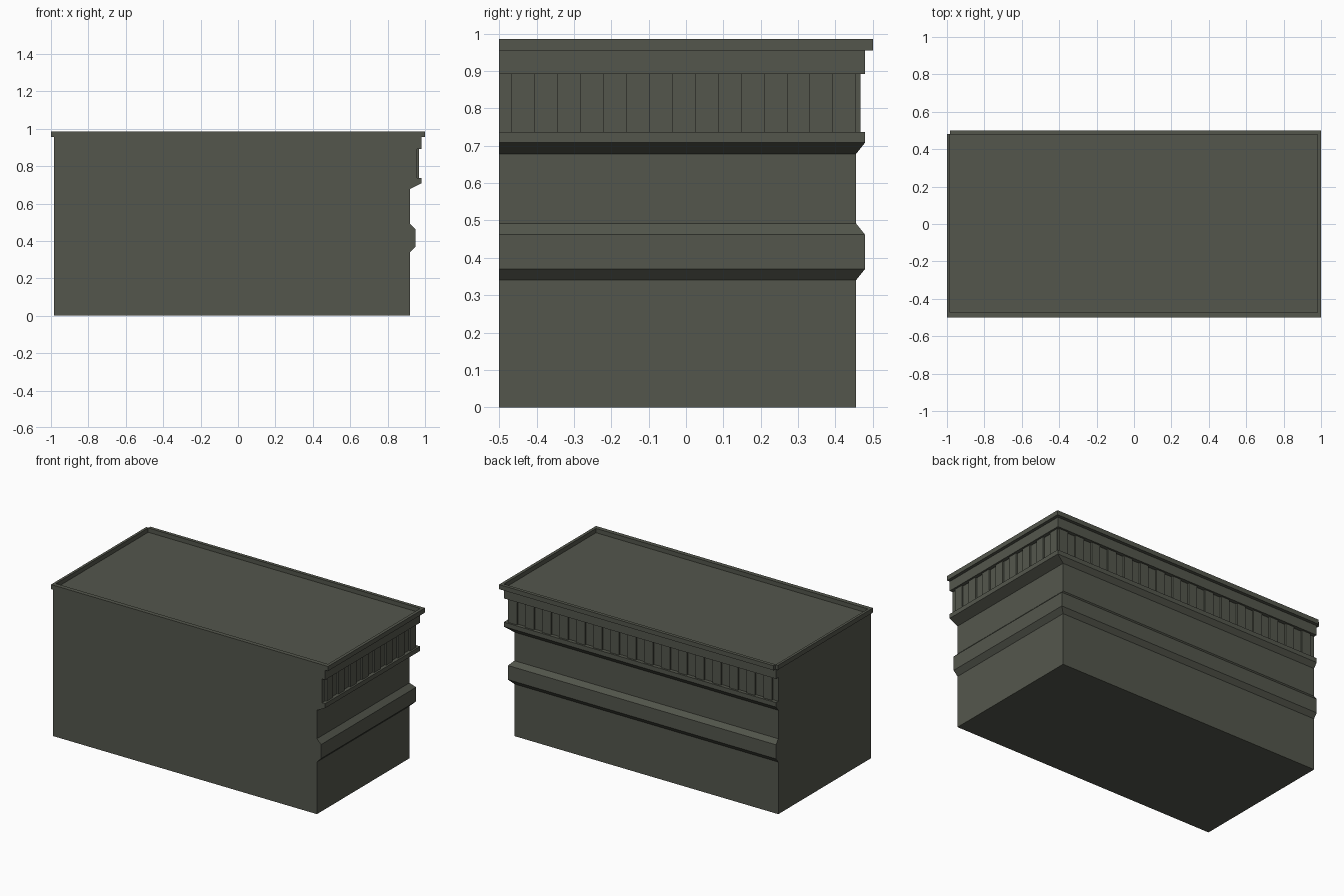
import bpy, bmesh

if "Cube" in bpy.data.objects:
    bpy.data.objects.remove(bpy.data.objects["Cube"])

# Single dark grey-green stone colour
stone = bpy.data.materials.new("dark_stone")
stone.diffuse_color = (0.088, 0.094, 0.073, 1)
stone.use_nodes = True
stone.node_tree.nodes["Principled BSDF"].inputs["Base Color"].default_value = stone.diffuse_color

LEFT, FRONT = -0.985, -0.5


def finish(name, bm):
    bmesh.ops.recalc_face_normals(bm, faces=bm.faces)
    mesh = bpy.data.meshes.new(name)
    bm.to_mesh(mesh)
    bm.free()
    mesh.materials.append(stone)
    ob = bpy.data.objects.new(name, mesh)
    bpy.context.collection.objects.link(ob)
    return ob


def add_box(bm, x0, x1, y0, y1, z0, z1):
    verts = bmesh.ops.create_cube(bm, size=1)["verts"]
    for v in verts:
        v.co.x = x1 if v.co.x > 0 else x0
        v.co.y = y1 if v.co.y > 0 else y0
        v.co.z = z1 if v.co.z > 0 else z0


# Building body: stacked footprints; only the right and back sides are moulded
# (right edge x, back edge y, height)
profile = [
    (0.92, 0.455, 0.0), (0.92, 0.455, 0.34),       # lower wall
    (0.95, 0.479, 0.37), (0.95, 0.479, 0.462),     # belt course
    (0.92, 0.455, 0.492), (0.92, 0.455, 0.678),    # upper wall
    (0.98, 0.479, 0.708), (0.98, 0.479, 0.737),    # lower cornice
    (0.957, 0.455, 0.737), (0.957, 0.455, 0.892),  # recessed frieze
    (0.98, 0.479, 0.892), (0.98, 0.479, 0.957),    # upper cornice
]
bm = bmesh.new()
rings = [[bm.verts.new(p) for p in ((LEFT, FRONT, z), (x, FRONT, z), (x, y, z), (LEFT, y, z))]
         for x, y, z in profile]
for a, b in zip(rings, rings[1:]):
    for i in range(4):
        j = (i + 1) % 4
        bm.faces.new((a[i], a[j], b[j], b[i]))
bm.faces.new(rings[0][::-1])
bm.faces.new(rings[-1])
# the plain left and front walls join across the steps
bmesh.ops.remove_doubles(bm, verts=bm.verts, dist=1e-5)
finish("building_body", bm)

# Frieze blocks marching away from the back right corner on both moulded sides
PITCH, WIDTH = 0.1228, 0.0625
bm = bmesh.new()
for k in range(8):
    y1 = 0.455 - k * PITCH
    add_box(bm, 0.95, 0.968, max(y1 - WIDTH, FRONT), y1, 0.737, 0.892)
for k in range(16):
    x1 = 0.957 - k * PITCH
    add_box(bm, max(x1 - WIDTH, LEFT), x1, 0.45, 0.467, 0.737, 0.892)
finish("frieze_blocks", bm)

# Roof rim: four thin strips, with a small notch at the back left corner
bm = bmesh.new()
Z0, Z1 = 0.955, 0.985
add_box(bm, -1.0, -0.983, -0.5, 0.482, Z0, Z1)     # left
add_box(bm, -0.983, 1.0, -0.5, -0.472, Z0, Z1)     # front
add_box(bm, 0.98, 1.0, -0.472, 0.478, Z0, Z1)      # right
add_box(bm, -0.983, 1.0, 0.478, 0.5, Z0, Z1)       # back
finish("roof_rim", bm)
